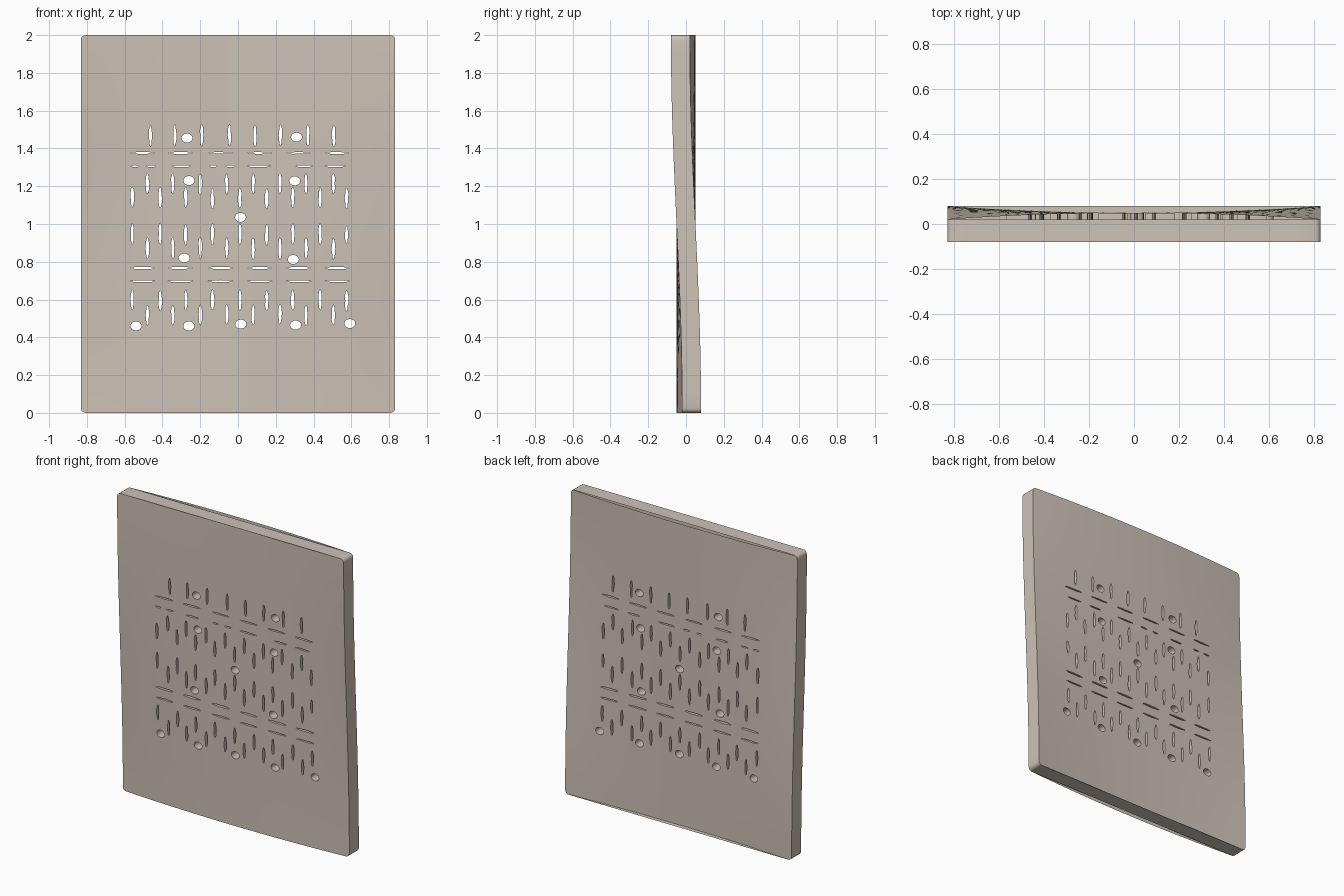
import bpy, math, random
from mathutils import Vector
from mathutils.geometry import delaunay_2d_cdt

if "Cube" in bpy.data.objects:
    bpy.data.objects.remove(bpy.data.objects["Cube"])

random.seed(4)
W, H, T, LEAN = 0.832, 2.0, 0.05, 0.03   # half width, height, half thickness, lean

stone = bpy.data.materials.new("warm grey")
stone.diffuse_color = (0.61, 0.54, 0.47, 1)
stone.use_nodes = True
stone.node_tree.nodes["Principled BSDF"].inputs["Base Color"].default_value = stone.diffuse_color


def lean(z):
    return LEAN * math.cos(math.pi * z / H)


def make_object(name, verts, faces, angle):
    me = bpy.data.meshes.new(name)
    me.from_pydata(verts, [], faces)
    me.materials.append(stone)
    ob = bpy.data.objects.new(name, me)
    bpy.context.collection.objects.link(ob)
    bpy.ops.object.select_all(action='DESELECT')
    ob.select_set(True)
    bpy.context.view_layer.objects.active = ob
    bpy.ops.object.shade_smooth_by_angle(angle=math.radians(angle))
    return ob


def outline(r=0.025, nx=20, nz=24):
    """Rounded rectangle, counter-clockwise, with points along the sides."""
    pts = []
    corners = [(W - r, r, -90), (W - r, H - r, 0), (-W + r, H - r, 90), (-W + r, r, 180)]
    for i, (cx, cz, a0) in enumerate(corners):
        for k in range(5):
            a = math.radians(a0 + 22.5 * k)
            pts.append(Vector((cx + r * math.cos(a), cz + r * math.sin(a))))
        nxt = corners[(i + 1) % 4]
        a = math.radians(nxt[2])
        end = Vector((nxt[0] + r * math.cos(a), nxt[1] + r * math.sin(a)))
        start, n = pts[-1].copy(), (nz if i % 2 == 0 else nx)
        pts += [start.lerp(end, k / n) for k in range(1, n)]
    return pts


def hole(cx, cz, rx, rz, n=10, wobble=0.0):
    pts = []
    for k in range(n):
        a = 2 * math.pi * k / n
        s = 1 + random.uniform(-wobble, wobble)
        if rx < rz:
            sx, sz = s, 1
        else:
            sx, sz = 1, s
        pts.append(Vector((cx + rx * sx * math.cos(a), cz + rz * sz * math.sin(a))))
    return pts


# Hole pattern: round holes, upright slits, level slits
round_holes = [(-.27, 1.455), (.31, 1.46), (-.26, 1.23), (.30, 1.228), (.013, 1.035),
               (-.285, .82), (.293, .812), (-.54, .46), (-.26, .46), (.015, .47),
               (.305, .465), (.592, .473)]
holes = [hole(x, z, .029, .024, 16) for x, z in round_holes]

eight = [-.48, -.345, -.2, -.06, .08, .222, .36, .505]
nine = [-.56, -.412, -.277, -.135, .01, .152, .29, .435, .575]
rows = [(1.467, .056, [-.463, -.335, -.192, -.045, .09, .225, .37, .507]),
        (1.212, .054, eight), (1.137, .054, nine), (.945, .056, nine), (.87, .057, eight),
        (.597, .054, nine), (.52, .053, eight)]
for z, hh, xs in rows:
    for x in xs:
        h = .045 if (z == .945 and x == .575) else hh
        holes.append(hole(x, z + random.uniform(-.004, .004), .0085, h, 12, .25))

dashes = [-.505, -.305, -.092, .115, .32, .525]
for z, ht in [(1.376, .0045), (.767, .0055), (.697, .0045)]:
    holes += [hole(x, z, .066, ht, 12, .2) for x in dashes]
for x, hl in [(-.545, .022), (-.462, .026), (-.3, .048), (-.13, .02), (-.04, .025),
              (.11, .062), (.35, .045), (.515, .055)]:
    holes.append(hole(x, 1.306, hl, .0045, 12, .2))


def inside(p, poly):
    res = False
    for a, b in zip(poly, poly[1:] + poly[:1]):
        if (a.y > p.y) != (b.y > p.y):
            if p.x < a.x + (p.y - a.y) * (b.x - a.x) / (b.y - a.y):
                res = not res
    return res


# Triangulate the perforated face in the x-z plane
rim = outline()
pts, edges = [], []
for loop in [rim] + holes:
    s, n = len(pts), len(loop)
    pts += loop
    edges += [(s + k, s + (k + 1) % n) for k in range(n)]
for i in range(1, 24):
    for j in range(1, 28):
        pts.append(Vector((-W + 2 * W * i / 24, H * j / 28)))
flat, _, tris, *_ = delaunay_2d_cdt(pts, edges, [], 0, 1e-6)

boxes = [(min(p.x for p in h), max(p.x for p in h),
          min(p.y for p in h), max(p.y for p in h), h) for h in holes]
front = []
for t in tris:
    c = sum((flat[i] for i in t), Vector((0, 0))) / len(t)
    if not inside(c, rim):
        continue
    if any(x0 < c.x < x1 and z0 < c.y < z1 and inside(c, h) for x0, x1, z0, z1, h in boxes):
        continue
    a, b, d = (flat[i] for i in t[:3])
    ccw = (b - a).cross(d - a) > 0
    front.append(list(t) if ccw else list(reversed(t)))

# Perforated panel: upright in the middle, leaning towards its sides
n = len(flat)
verts = []
for y in (-T, T):
    verts += [(p.x, y + lean(p.y) * (p.x / W) ** 2, p.y) for p in flat]
faces = front + [[i + n for i in reversed(t)] for t in front]
directed = {(t[k], t[(k + 1) % len(t)]) for t in front for k in range(len(t))}
for a, b in directed:                       # hole walls
    m = (flat[a] + flat[b]) / 2
    if (b, a) not in directed and abs(m.x) < 0.7 and 0.3 < m.y < 1.7:
        faces.append([b, a, a + n, b + n])
make_object("perforated_panel", verts, faces, 40)

# Edge band: leaning frame with straight top and bottom strips
m = len(rim)
verts = [(p.x, y + lean(p.y), p.y) for y in (-T, T) for p in rim]
faces = [[(k + 1) % m, k, k + m, (k + 1) % m + m] for k in range(m)]
make_object("edge_band", verts, faces, 40)
